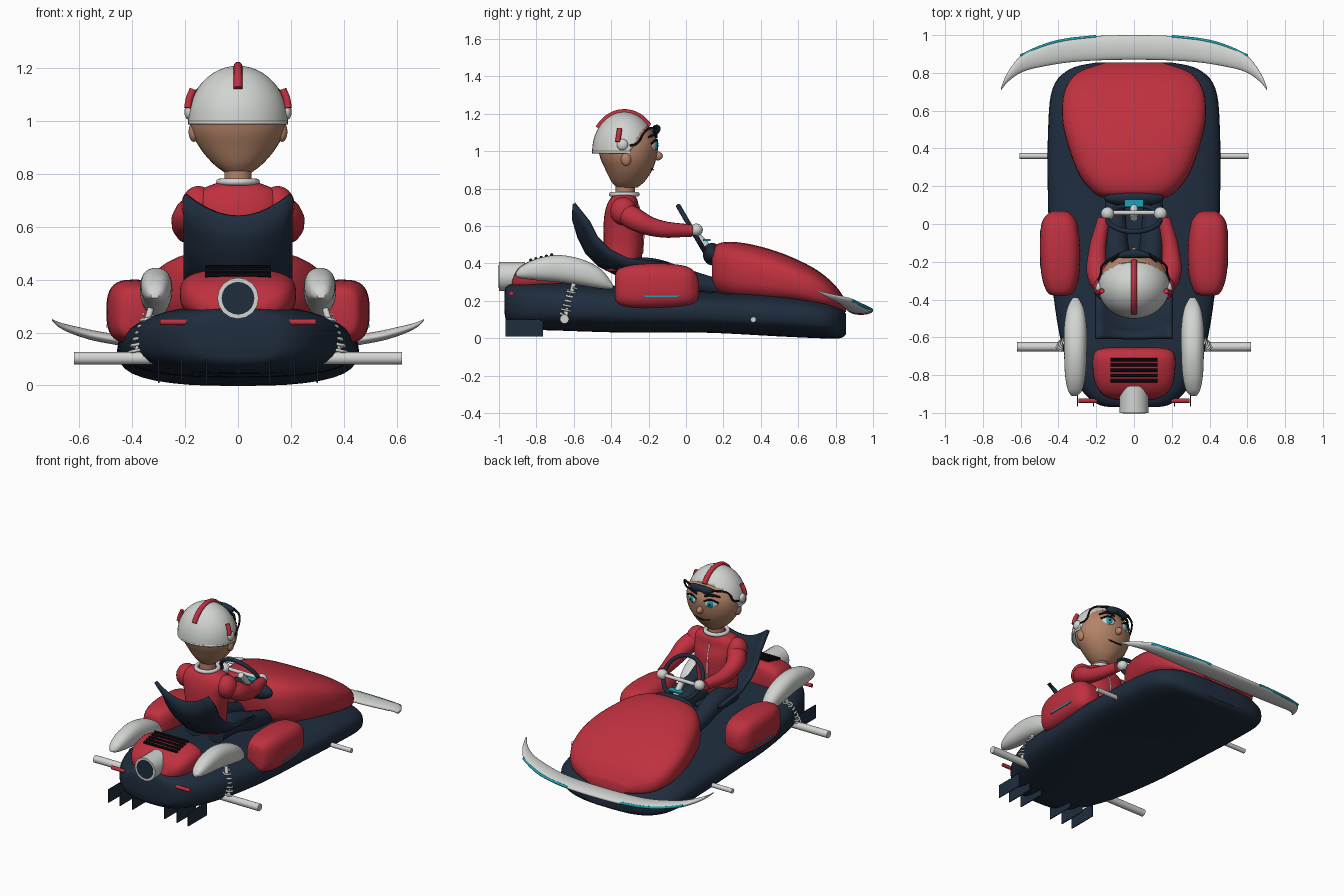
import bpy, bmesh, math
from mathutils import Vector

if "Cube" in bpy.data.objects:
    bpy.data.objects.remove(bpy.data.objects["Cube"])


def paint(name, r, g, b):
    m = bpy.data.materials.new(name)
    m.use_nodes = True
    m.diffuse_color = (r, g, b, 1)
    m.node_tree.nodes["Principled BSDF"].inputs["Base Color"].default_value = (r, g, b, 1)
    return m


RED = paint("racing red", .52, .03, .05)
NAVY = paint("dark navy", .014, .026, .048)
WHITE = paint("warm white", .64, .66, .64)
SKIN = paint("skin", .46, .23, .14)
TEAL = paint("teal", .01, .36, .46)
BLACK = paint("black", .005, .005, .008)
parts = []
SIDES = (("left", 1), ("right", -1))


def finish(name, bm, mat):
    bmesh.ops.recalc_face_normals(bm, faces=bm.faces)
    me = bpy.data.meshes.new(name)
    bm.to_mesh(me)
    bm.free()
    me.materials.append(mat)
    ob = bpy.data.objects.new(name, me)
    bpy.context.collection.objects.link(ob)
    parts.append(ob)
    return ob


def spline(a, b, c, d, t):
    return (b + (c - a) * t / 2 + (a - b * 2.5 + c * 2 - d / 2) * t * t
            + (b * 3 - a - c * 3 + d) * t ** 3 / 2)


def loft(name, axis, stations, mat, power=2.0, side=1, steps=5, n=36):
    """Skin superellipse sections (position, a min, a max, b min, b max) along an axis."""
    rows = []
    last = len(stations) - 1
    for i in range(last):
        quad = [stations[min(max(i + k, 0), last)] for k in (-1, 0, 1, 2)]
        rows += [[spline(*v, k / steps) for v in zip(*quad)] for k in range(steps)]
    rows.append(stations[-1])
    order = {"x": (0, 1, 2), "y": (1, 0, 2), "z": (2, 0, 1)}[axis]
    bm = bmesh.new()
    rings = []
    for pos, a0, a1, b0, b1 in rows:
        ring = []
        for k in range(n):
            c, s = math.cos(math.tau * k / n), math.sin(math.tau * k / n)
            p = Vector()
            p[order[0]] = pos
            p[order[1]] = (a0 + a1) / 2 + (a1 - a0) / 2 * math.copysign(abs(c) ** (2 / power), c)
            p[order[2]] = (b0 + b1) / 2 + (b1 - b0) / 2 * math.copysign(abs(s) ** (2 / power), s)
            p.x *= side
            ring.append(bm.verts.new(p))
        rings.append(ring)
    for r, q in zip(rings, rings[1:]):
        for k in range(n):
            bm.faces.new((r[k - 1], r[k], q[k], q[k - 1]))
    bm.faces.new(rings[0])
    bm.faces.new(rings[-1])
    return finish(name, bm, mat)


def wide(rows):
    """Expand (position, half width, b min, b max) to symmetric sections."""
    return [(p, -w, w, a, b) for p, w, a, b in rows]


def ball(name, loc, scale, mat, turn=0):
    bm = bmesh.new()
    bmesh.ops.create_uvsphere(bm, u_segments=24, v_segments=14, radius=1)
    ob = finish(name, bm, mat)
    ob.location, ob.scale, ob.rotation_euler.z = loc, scale, turn
    return ob


def box(name, loc, size, mat):
    bm = bmesh.new()
    bmesh.ops.create_cube(bm, size=1)
    ob = finish(name, bm, mat)
    ob.location, ob.scale = loc, size
    return ob


def rod(name, p, q, r, mat, n=20):
    p, q = Vector(p), Vector(q)
    bm = bmesh.new()
    bmesh.ops.create_cone(bm, cap_ends=True, segments=n, radius1=r, radius2=r, depth=(q - p).length)
    ob = finish(name, bm, mat)
    ob.location = (p + q) / 2
    ob.rotation_euler = (q - p).to_track_quat("Z", "Y").to_euler()
    return ob


def tube(name, points, mat, side=1, cyclic=False):
    """Round tube through (x, y, z, radius) points."""
    cu = bpy.data.curves.new(name, "CURVE")
    cu.dimensions, cu.bevel_depth, cu.bevel_resolution = "3D", 1, 4
    cu.resolution_u, cu.use_fill_caps = 6, True
    sp = cu.splines.new("BEZIER")
    sp.bezier_points.add(len(points) - 1)
    for bp, (x, y, z, r) in zip(sp.bezier_points, points):
        bp.co, bp.radius = (x * side, y, z), r
        bp.handle_left_type = bp.handle_right_type = "AUTO"
    sp.use_cyclic_u = cyclic
    cu.materials.append(mat)
    ob = bpy.data.objects.new(name, cu)
    bpy.context.collection.objects.link(ob)
    bpy.ops.object.select_all(action="DESELECT")
    ob.select_set(True)
    bpy.context.view_layer.objects.active = ob
    bpy.ops.object.convert(target="MESH")
    parts.append(bpy.context.view_layer.objects.active)


def hoop(name, centre, u, v, r, thick, mat):
    turns = [math.tau * k / 16 for k in range(16)]
    pts = [Vector(centre) + r * (math.cos(t) * Vector(u) + math.sin(t) * Vector(v)) for t in turns]
    tube(name, [(*p, thick) for p in pts], mat, cyclic=True)


# Hull, hood and engine cover
loft("hull", "y", wide([(-.97, .12, .13, .25), (-.95, .2, .08, .285), (-.86, .29, .05, .3),
     (-.65, .38, .04, .3), (-.3, .435, .03, .275), (.1, .455, .03, .25), (.5, .455, .01, .24),
     (.72, .43, 0, .21), (.82, .34, 0, .17), (.855, .2, .02, .13)]), NAVY, 2.8)
loft("hood", "y", wide([(.14, .17, .3, .46), (.17, .22, .24, .505), (.26, .29, .2, .515),
     (.4, .345, .18, .49), (.55, .38, .17, .44), (.7, .37, .15, .365), (.8, .3, .14, .28),
     (.855, .15, .14, .2)]), RED, 3)
loft("engine_cover", "y", wide([(-.93, .1, .27, .31), (-.9, .17, .26, .37), (-.83, .21, .25, .415),
     (-.72, .22, .25, .44), (-.67, .2, .25, .42), (-.655, .14, .25, .38)]), RED, 3)
for i in range(5):
    rod("engine_slat", (-.125, -.83 + i * .028, .418 + i * .007),
        (.125, -.83 + i * .028, .418 + i * .007), .009, BLACK, 8)

# Exhaust
rod("exhaust_pipe", (0, -1, .33), (0, -.86, .33), .078, WHITE, 16)
rod("exhaust_opening", (0, -1.002, .33), (0, -.99, .33), .062, NAVY)

# Front wing
half = [(.3, .86, .987, .133, .175), (.5, .83, .937, .16, .2), (.6, .8, .89, .185, .22),
        (.67, .75, .8, .215, .237), (.705, .705, .72, .245, .252)]
loft("front_wing", "x", [(-h[0], *h[1:]) for h in reversed(half)] + [(0, .87, 1, .125, .17)] + half, WHITE)

for tag, s in SIDES:
    # Side pods, fenders and trim
    tube(tag + "_wing_trim", [(.2, .993, .152, .008), (.4, .967, .165, .008), (.5, .936, .18, .008),
         (.6, .89, .202, .008)], TEAL, s)
    loft(tag + "_side_pod", "y", [(-.38, .36, .42, .22, .33), (-.36, .32, .46, .18, .37),
         (-.27, .29, .49, .16, .395), (-.12, .285, .498, .16, .4), (0, .3, .49, .17, .385),
         (.05, .33, .46, .19, .35), (.07, .36, .43, .23, .3)], RED, 3, s)
    box(tag + "_pod_stripe", (s * .494, -.13, .225), (.009, .19, .01), TEAL)
    loft(tag + "_rear_fender", "y", [(-.91, .3, .33, .33, .35), (-.88, .275, .35, .32, .385),
         (-.8, .257, .365, .31, .425), (-.68, .25, .37, .3, .445), (-.55, .25, .37, .28, .42),
         (-.45, .265, .355, .265, .365), (-.39, .295, .325, .265, .285)], WHITE, 2.3, s)
    # Axles and suspension
    rod(tag + "_rear_axle", (s * .3, -.65, .103), (s * .62, -.65, .103), .024, WHITE)
    rod(tag + "_front_axle", (s * .4, .36, .1), (s * .605, .36, .1), .015, WHITE)
    rod(tag + "_strut", (s * .33, -.6, .29), (s * .39, -.65, .1), .012, WHITE)
    tube(tag + "_spring", [(.335 + k * .0022 + .024 * math.cos(k * 1.57), -.605 - k * .0018
         + .024 * math.sin(k * 1.57), .27 - k * .006, .006) for k in range(25)], WHITE, s)
    # Tail lights and diffuser fins
    rod(tag + "_tail_light", (s * .195, -.935, .24), (s * .295, -.935, .24), .012, RED)
    for x in (.12, .215, .3):
        box(tag + "_diffuser_fin", (s * x, -.865, .055), (.006, .2, .09), NAVY)
    # Driver limbs
    tube(tag + "_leg", [(.08, -.36, .36, .07), (.09, -.18, .36, .068), (.1, 0, .31, .06),
         (.1, .18, .27, .045)], NAVY, s)
    tube(tag + "_arm", [(.13, -.34, .685, .06), (.185, -.28, .64, .062), (.195, -.16, .59, .048),
         (.16, .03, .575, .033)], RED, s)
    ball(tag + "_shoulder", (s * .15, -.335, .68), (.065, .07, .075), RED)
    ball(tag + "_hand", (s * .14, .055, .58), (.035, .035, .033), WHITE)
    # Face and helmet side details
    ball(tag + "_ear", (s * .167, -.32, .96), (.02, .028, .038), SKIN)
    ball(tag + "_helmet_button", (s * .185, -.34, 1.035), (.018, .03, .03), WHITE)
    tube(tag + "_helmet_stripe", [(.19, -.365, 1.05, .014), (.184, -.36, 1.085, .014),
         (.17, -.355, 1.12, .014)], RED, s)
    tube(tag + "_visor_strap", [(.188, -.3, 1.03, .006), (.177, -.265, 1.04, .006),
         (.163, -.215, 1.11, .006), (.08, -.16, 1.125, .008)], BLACK, s)
    turn = -s * .42
    ball(tag + "_eye", (s * .07, -.168, 1.03), (.042, .012, .027), WHITE, turn)
    ball(tag + "_iris", (s * .07, -.161, 1.03), (.022, .01, .023), TEAL, turn)
    ball(tag + "_pupil", (s * .07, -.155, 1.03), (.01, .006, .011), BLACK, turn)
    tube(tag + "_eyelid", [(.028, -.153, 1.04, .005), (.07, -.158, 1.06, .006),
         (.117, -.185, 1.04, .005)], BLACK, s)
    tube(tag + "_brow", [(.03, -.158, 1.075, .006), (.075, -.165, 1.09, .009),
         (.12, -.2, 1.075, .005)], BLACK, s)

# Seat shell
bm = bmesh.new()
path = [(-.6, .64), (-.57, .54), (-.53, .46), (-.46, .39), (-.36, .34), (-.15, .32)]
grid = [[bm.verts.new((u * .2, y + .05 * u * u * min(i, 1), z + .08 * u * u))
         for u in [k / 5 - 1 for k in range(11)]] for i, (y, z) in enumerate(path)]
for a, b in zip(grid, grid[1:]):
    for k in range(10):
        bm.faces.new((a[k], a[k + 1], b[k + 1], b[k]))
seat = finish("seat", bm, NAVY)
shell = seat.modifiers.new("thickness", "SOLIDIFY")
shell.thickness, shell.offset = .022, 0

# Steering gear
hoop("steering_wheel", (0, .03, .585), (1, 0, 0), (0, .5, -.86), .14, .013, NAVY)
rod("steering_bar", (-.13, .06, .58), (.13, .06, .58), .012, WHITE)
rod("steering_column", (0, .03, .58), (0, .15, .45), .02, WHITE)
ball("dashboard", (0, .14, .45), (.16, .05, .06), NAVY)
box("display", (0, .11, .525), (.1, .04, .009), TEAL)

# Torso, neck and head
loft("torso", "z", wide([(.36, .11, -.43, -.26), (.41, .125, -.44, -.24), (.5, .13, -.44, -.23),
     (.62, .15, -.44, -.23), (.69, .165, -.43, -.25), (.74, .14, -.41, -.26),
     (.77, .07, -.38, -.28)]), RED, 2.4)
tube("jacket_zip", [(0, -.235, .45, .006), (0, -.23, .58, .006), (0, -.255, .71, .006)], WHITE)
hoop("collar", (0, -.33, .77), (1, 0, 0), (0, 1, 0), .07, .013, WHITE)
rod("neck", (0, -.325, .74), (0, -.325, .84), .052, SKIN)
loft("head", "z", wide([(.805, .05, -.37, -.26), (.84, .095, -.4, -.22), (.9, .145, -.43, -.18),
     (.97, .178, -.46, -.157), (1.05, .178, -.47, -.152), (1.13, .14, -.44, -.195),
     (1.18, .08, -.4, -.26)]), SKIN)
ball("nose", (0, -.152, .975), (.02, .028, .024), SKIN)
tube("mouth", [(-.055, -.187, .91, .004), (0, -.176, .9, .004), (.055, -.187, .91, .004)], BLACK)

# Helmet dome opened at the face
bm = bmesh.new()
bmesh.ops.create_uvsphere(bm, u_segments=36, v_segments=24, radius=1)
for v in bm.verts:
    v.co = Vector((v.co.x * .19, v.co.y * .172 - .33, v.co.z * .21 + 1))
for point, out in (((0, 0, 1), (0, 0, -1)), ((0, -.3, 1), (0, .14, -.1))):
    bmesh.ops.bisect_plane(bm, geom=bm.verts[:] + bm.edges[:] + bm.faces[:],
                           plane_co=point, plane_no=out, clear_outer=True)
helmet = finish("helmet", bm, WHITE)
rim = helmet.modifiers.new("thickness", "SOLIDIFY")
rim.thickness = .012
arc = [math.radians(a) for a in range(40, 171, 13)]
tube("helmet_crest", [(0, -.33 + .172 * math.cos(a), 1 + .208 * math.sin(a), .017) for a in arc
                      if math.sin(a) > .45], RED)
loft("visor", "x", [(-.085, -.18, -.16, 1.11, 1.13), (-.05, -.18, -.142, 1.09, 1.14),
     (0, -.18, -.135, 1.1, 1.142), (.05, -.18, -.142, 1.09, 1.14), (.085, -.18, -.16, 1.11, 1.13)], NAVY)

# Smooth shading with crisp edges
bpy.ops.object.select_all(action="DESELECT")
for ob in parts:
    ob.select_set(True)
bpy.context.view_layer.objects.active = parts[0]
bpy.ops.object.shade_smooth_by_angle(angle=math.radians(40))
